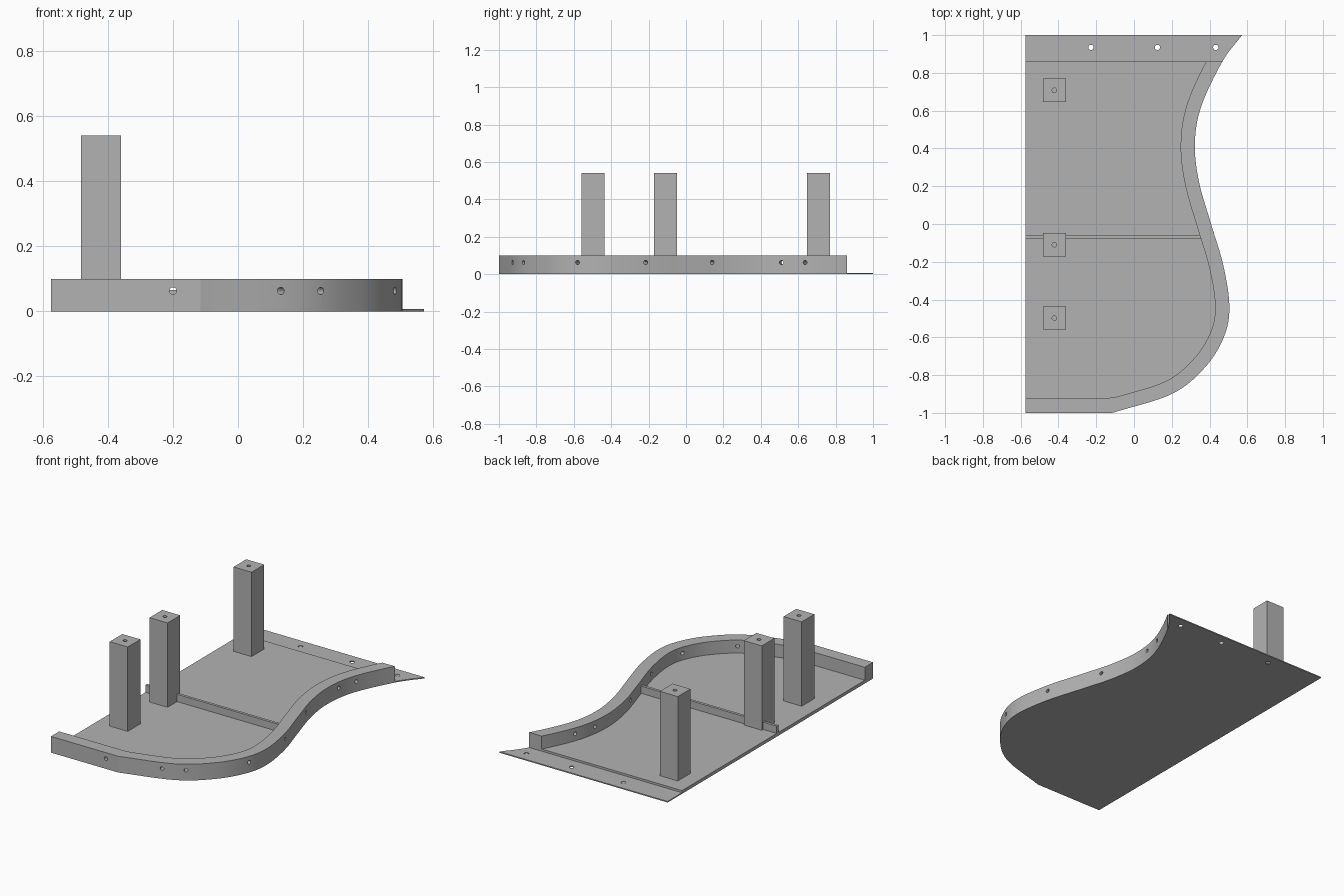
import bpy, bmesh, math
from mathutils import Vector

if "Cube" in bpy.data.objects:
    bpy.data.objects.remove(bpy.data.objects["Cube"])

grey = bpy.data.materials.new("grey")
grey.diffuse_color = (0.45, 0.45, 0.45, 1)
grey.use_nodes = True
grey.node_tree.nodes["Principled BSDF"].inputs["Base Color"].default_value = grey.diffuse_color


def prism(name, pts, z0, z1):
    """Solid with a flat outline between two heights."""
    bm = bmesh.new()
    face = bm.faces.new([bm.verts.new((x, y, z0)) for x, y in pts])
    top = bmesh.ops.extrude_face_region(bm, geom=[face])["geom"]
    bmesh.ops.translate(bm, vec=(0, 0, z1 - z0),
                        verts=[v for v in top if isinstance(v, bmesh.types.BMVert)])
    bmesh.ops.recalc_face_normals(bm, faces=bm.faces)
    mesh = bpy.data.meshes.new(name)
    bm.to_mesh(mesh)
    bm.free()
    mesh.materials.append(grey)
    obj = bpy.data.objects.new(name, mesh)
    bpy.context.collection.objects.link(obj)
    return obj


def rect(x0, x1, y0, y1):
    return [(x0, y0), (x1, y0), (x1, y1), (x0, y1)]


def drill(centre, axis, radius, depth):
    """Round cutter centred on a point along an axis."""
    bpy.ops.mesh.primitive_cylinder_add(vertices=20, radius=radius, depth=depth, location=centre)
    obj = bpy.context.object
    obj.rotation_euler = Vector(axis).to_track_quat("Z", "Y").to_euler()
    obj.data.materials.append(grey)
    return obj


def cut(obj, cutter):
    bpy.context.view_layer.update()
    mod = obj.modifiers.new("cut", "BOOLEAN")
    mod.operation, mod.solver, mod.object = "DIFFERENCE", "EXACT", cutter
    bpy.context.view_layer.objects.active = obj
    bpy.ops.object.modifier_apply(modifier=mod.name)
    bpy.data.objects.remove(cutter)


def smooth(obj):
    bpy.ops.object.select_all(action="DESELECT")
    obj.select_set(True)
    bpy.context.view_layer.objects.active = obj
    bpy.ops.object.shade_smooth_by_angle(angle=math.radians(14))


# Curved side, front to back
keys = [Vector(p) for p in [(-0.115, -1), (0.2, -0.9), (0.375, -0.76), (0.475, -0.6),
                            (0.505, -0.44), (0.473, -0.22), (0.405, 0.01), (0.345, 0.22),
                            (0.322, 0.42), (0.355, 0.62), (0.468, 0.86), (0.572, 1)]]
ends = [keys[0] * 2 - keys[1]] + keys + [keys[-1] * 2 - keys[-2]]
side = []
for a, b, c, d in zip(ends, ends[1:], ends[2:], ends[3:]):
    for i in range(8):
        t = i / 8
        side.append(0.5 * (2 * b + (c - a) * t + (2 * a - 5 * b + 4 * c - d) * t * t
                           + (3 * b - a - 3 * c + d) * t ** 3))
side.append(keys[-1])


def inward(i):
    t = side[min(i + 1, len(side) - 1)] - side[max(i - 1, 0)]
    return Vector((-t.y, t.x)).normalized()


# Tray: base, curved rim and thin back flange in one solid
tray = prism("tray", [(-0.575, 1), (-0.575, -1)] + [tuple(p) for p in side], 0, 0.1)
inner = [(-0.127, -0.92)] + [tuple(side[i] + inward(i) * 0.075) for i in range(1, len(side))]
cut(tray, prism("pocket", [(-1, 1.3), (-1, -0.92)] + inner + [(inner[-1][0], 1.3)], 0.02, 0.4))
cut(tray, prism("flange_cutter", rect(-1.2, 1.2, 0.86, 1.4), 0.007, 0.5))

# Holes through the rim and the flange
for y in (-0.925, -0.87, -0.58, -0.215, 0.14, 0.51, 0.635):
    i = min(range(len(side)), key=lambda k: abs(side[k].y - y))
    p, n = side[i], inward(i)
    cut(tray, drill((p.x, y, 0.063), (n.x, n.y, 0), 0.011, 0.24))
cut(tray, drill((-0.2, -0.96, 0.063), (0, 1, 0), 0.011, 0.2))
for x in (-0.228, 0.124, 0.433):
    cut(tray, drill((x, 0.935, 0), (0, 0, 1), 0.014, 0.1))
smooth(tray)

# Low divider across the floor
prism("divider", rect(-0.575, 0.375, -0.079, -0.062), 0.02, 0.065)

# Square posts with a hole in the top
for name, y in (("front_post", -0.498), ("middle_post", -0.11), ("back_post", 0.708)):
    post = prism(name, rect(-0.483, -0.36, y - 0.0615, y + 0.0615), 0.02, 0.54)
    cut(post, drill((-0.4215, y, 0.54), (0, 0, 1), 0.012, 0.2))
    smooth(post)
